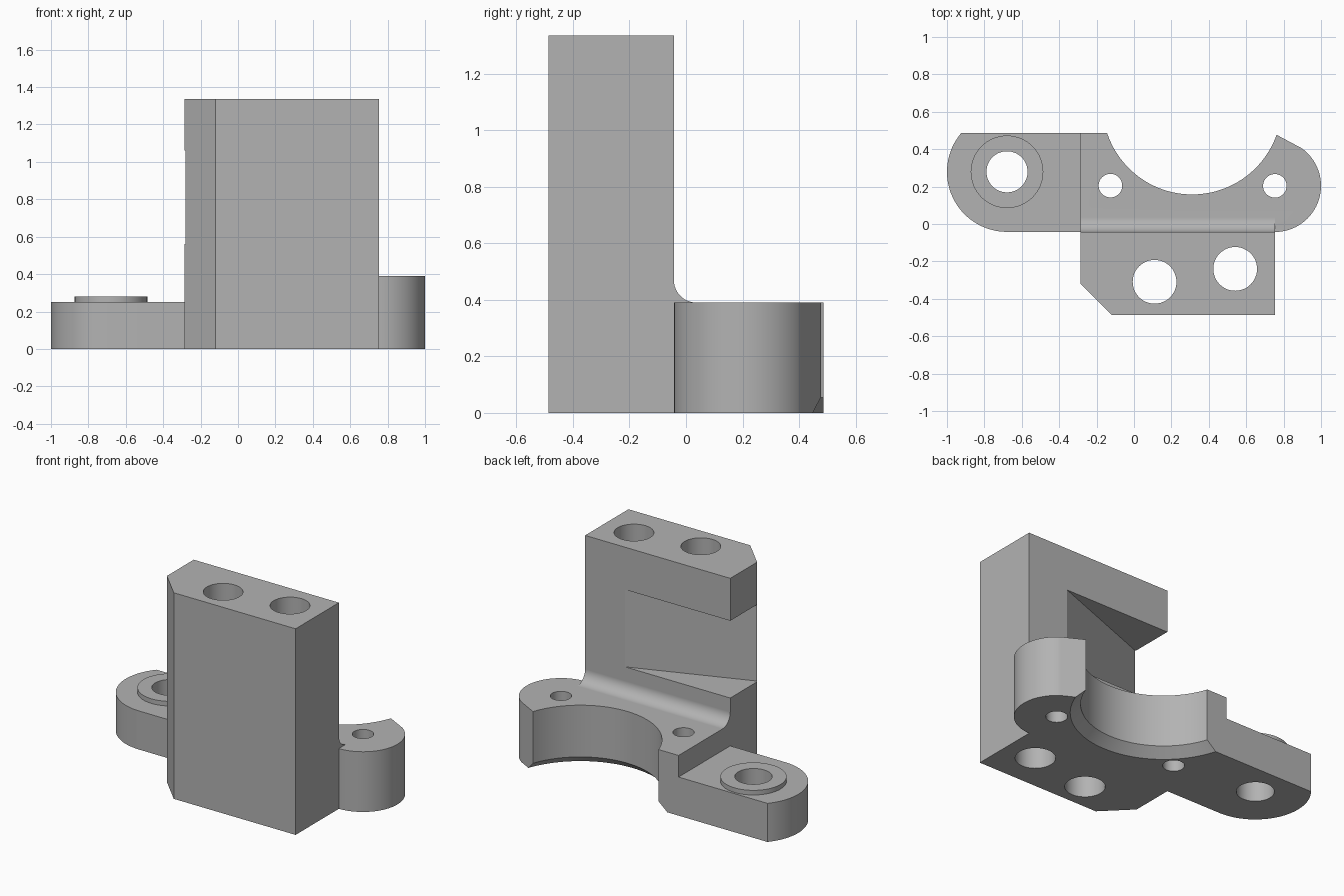
import bpy
import bmesh
from math import radians, cos, sin
from mathutils import Matrix

cube = bpy.data.objects.get("Cube")
if cube:
    bpy.data.objects.remove(cube, do_unlink=True)

# Main dimensions
LEFT, RIGHT = -0.287, 0.753      # tower sides
FRONT, WALL, BACK = -0.486, -0.043, 0.486
DECK, ARM_TOP, TOP = 0.39, 0.25, 1.335
BORE = (0.311, 0.637)
BORE_R = 0.479
FILLET = 0.08

steel = bpy.data.materials.new("plain grey")
steel.use_nodes = True
grey = (0.45, 0.45, 0.45, 1)
steel.diffuse_color = grey
steel.node_tree.nodes["Principled BSDF"].inputs["Base Color"].default_value = grey


def arc(cx, cy, r, start, end, steps=32):
    angles = [radians(start + (end - start) * i / steps) for i in range(steps + 1)]
    return [(cx + r * cos(a), cy + r * sin(a)) for a in angles]


def make_object(name, bm):
    bmesh.ops.recalc_face_normals(bm, faces=bm.faces)
    mesh = bpy.data.meshes.new(name)
    bm.to_mesh(mesh)
    bm.free()
    mesh.materials.append(steel)
    obj = bpy.data.objects.new(name, mesh)
    bpy.context.collection.objects.link(obj)
    return obj


def prism(name, outline, low, high, along_x=False):
    """Extrude an outline up z, or a y-z outline along x."""
    bm = bmesh.new()
    place = (lambda a, b: (low, a, b)) if along_x else (lambda a, b: (a, b, low))
    face = bm.faces.new([bm.verts.new(place(a, b)) for a, b in outline])
    moved = bmesh.ops.extrude_face_region(bm, geom=[face])["geom"]
    d = high - low
    bmesh.ops.translate(bm, vec=(d, 0, 0) if along_x else (0, 0, d),
                        verts=[v for v in moved if isinstance(v, bmesh.types.BMVert)])
    return make_object(name, bm)


def round_bar(name, centre, r_low, r_high, low, high, sides=64):
    bm = bmesh.new()
    bmesh.ops.create_cone(bm, cap_ends=True, segments=sides, radius1=r_low,
                          radius2=r_high, depth=high - low,
                          matrix=Matrix.Translation((*centre, (low + high) / 2)))
    return make_object(name, bm)


def combine(target, other, operation):
    mod = target.modifiers.new(operation.lower(), "BOOLEAN")
    mod.operation = operation
    mod.solver = "EXACT"
    mod.object = other
    with bpy.context.temp_override(object=target, active_object=target):
        bpy.ops.object.modifier_apply(modifier=mod.name)
    bpy.data.objects.remove(other, do_unlink=True)


# Upright tower with one chamfered corner
bracket = prism("bracket", [(LEFT, WALL), (LEFT, -0.318), (-0.12, FRONT),
                            (RIGHT, FRONT), (RIGHT, WALL)], 0, TOP)

# Saddle base with a rounded ear
ear_r = 0.247
ear = (RIGHT, WALL + ear_r)
saddle = prism("saddle", [(LEFT, WALL - 0.1), (RIGHT, WALL - 0.1)]
               + arc(*ear, ear_r, 270, 415)
               + [(0.745, BACK), (LEFT, BACK)], 0, DECK)

# Low mounting arm with a rounded end, and its raised boss
eye = (-0.679, 0.279)
arm = prism("arm", arc(*eye, 0.321, 139.8, 270)
            + [(LEFT + 0.05, WALL), (LEFT + 0.05, BACK)], 0, ARM_TOP)
boss = round_bar("boss", eye, 0.194, 0.194, 0.1, 0.28)

# Fillet between tower and deck
fillet = prism("fillet", [(WALL - 0.05, DECK - 0.05), (WALL + FILLET, DECK - 0.05)]
               + arc(WALL + FILLET, DECK + FILLET, FILLET, 270, 180, 12)
               + [(WALL - 0.05, DECK + FILLET)], LEFT, RIGHT, along_x=True)

for part in (saddle, arm, boss, fillet):
    combine(bracket, part, "UNION")

# Large half bore with a chamfer on its lower rim
combine(bracket, round_bar("bore", BORE, BORE_R, BORE_R, -0.1, 1, 128), "DIFFERENCE")
combine(bracket, round_bar("bore_chamfer", BORE, BORE_R + 0.12, BORE_R,
                           -0.055, 0.055, 128), "DIFFERENCE")

# Slanted pocket in the back of the tower
pocket = prism("pocket", [(0.568, WALL + 0.038), (-0.485, WALL - 0.36),
                          (-0.485, WALL + 0.038)], 0.56, 1.06)
combine(bracket, pocket, "DIFFERENCE")

# Through holes: arm eye, two pin holes, two tower holes
for centre, r in ((eye, 0.11), ((-0.126, 0.205), 0.063), (ear, 0.063),
                  ((0.11, -0.309), 0.117), ((0.541, -0.24), 0.117)):
    combine(bracket, round_bar("hole", centre, r, r, -0.1, 1.5, 48), "DIFFERENCE")

# Smooth curved walls, keep machined edges sharp
bpy.ops.object.select_all(action="DESELECT")
bracket.select_set(True)
bpy.context.view_layer.objects.active = bracket
bpy.ops.object.shade_smooth_by_angle(angle=radians(20))
normals = bracket.modifiers.new("flat_face_normals", "WEIGHTED_NORMAL")
normals.keep_sharp = True
